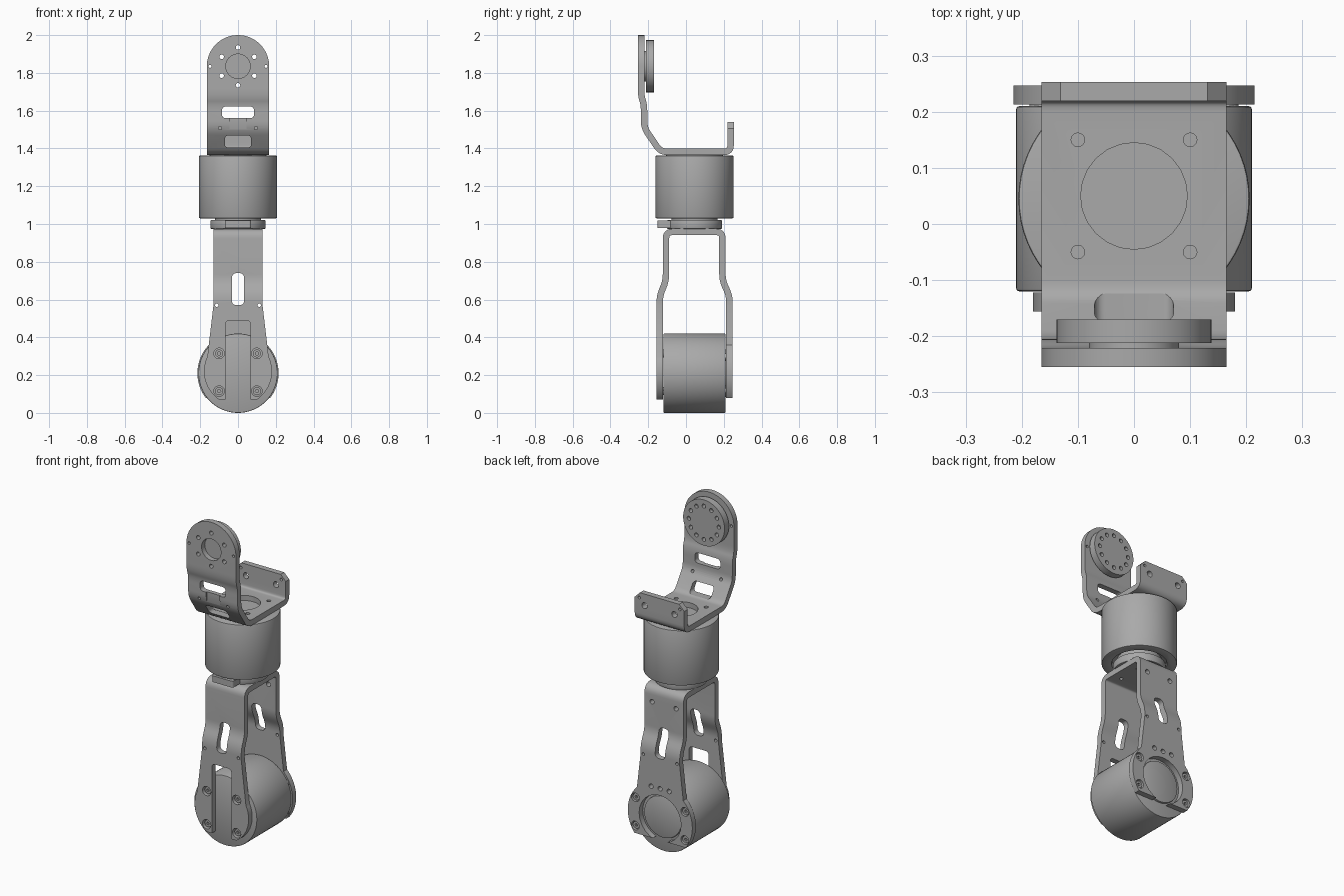
import bpy, bmesh, math
from mathutils import Vector

cube = bpy.data.objects.get("Cube")
if cube:
    bpy.data.objects.remove(cube)

grey = bpy.data.materials.new("machined_grey")
grey.use_nodes = True
color = (0.4, 0.4, 0.4, 1)
grey.diffuse_color = color
grey.node_tree.nodes["Principled BSDF"].inputs["Base Color"].default_value = color

SIDE = (1, -1)
THICK = 0.034


def circle(cx, cy, r, n=64, start=0.0, end=math.tau):
    full = end - start >= math.tau - 1e-6
    steps = n if full else n - 1
    return [(cx + r * math.cos(start + (end - start) * i / steps),
             cy + r * math.sin(start + (end - start) * i / steps)) for i in range(n)]


def rounded_box(x0, x1, y0, y1, r):
    pts = []
    for k, (x, y) in enumerate([(x1 - r, y1 - r), (x0 + r, y1 - r), (x0 + r, y0 + r), (x1 - r, y0 + r)]):
        pts += circle(x, y, r, 7, k * math.pi / 2, (k + 1) * math.pi / 2)
    return pts


def prism(name, pts, axis, a, b):
    """Extrude a flat outline along an axis from a to b."""
    place = {"x": lambda u, v, w: (w, u, v),
             "y": lambda u, v, w: (u, w, v),
             "z": lambda u, v, w: (u, v, w)}[axis]
    bm = bmesh.new()
    low = [bm.verts.new(place(u, v, a)) for u, v in pts]
    high = [bm.verts.new(place(u, v, b)) for u, v in pts]
    bm.faces.new(low)
    bm.faces.new(high)
    for i in range(len(pts)):
        j = (i + 1) % len(pts)
        bm.faces.new((low[i], low[j], high[j], high[i]))
    bmesh.ops.recalc_face_normals(bm, faces=bm.faces)
    mesh = bpy.data.meshes.new(name)
    bm.to_mesh(mesh)
    bm.free()
    mesh.materials.append(grey)
    obj = bpy.data.objects.new(name, mesh)
    bpy.context.collection.objects.link(obj)
    return obj


def finish(obj, cuts=(), keep=None, bevel=0.0):
    """Clip to an outline, cut the holes, soften the rims and shade."""
    tools = ([(keep, "INTERSECT")] if keep else []) + [(c, "DIFFERENCE") for c in cuts]
    for tool, operation in tools:
        tool.hide_render = True
        mod = obj.modifiers.new("cut", "BOOLEAN")
        mod.object, mod.operation, mod.solver = tool, operation, "EXACT"
    if bevel:
        mod = obj.modifiers.new("rim", "BEVEL")
        mod.width, mod.segments, mod.limit_method = bevel, 2, "ANGLE"
        mod.angle_limit = math.radians(50)
    graph = bpy.context.evaluated_depsgraph_get()
    mesh = bpy.data.meshes.new_from_object(obj.evaluated_get(graph))
    obj.modifiers.clear()
    obj.data = mesh
    for tool, _ in tools:
        bpy.data.objects.remove(tool)
    bpy.ops.object.select_all(action="DESELECT")
    obj.select_set(True)
    bpy.context.view_layer.objects.active = obj
    bpy.ops.object.shade_smooth_by_angle(angle=math.radians(30))
    return obj


def hole(x, y, r, axis="y", a=-0.5, b=0.5):
    return prism("hole", circle(x, y, r, 24), axis, a, b)


def disc(name, x, y, r, axis, a, b, cuts=(), bevel=0.005):
    return finish(prism(name, circle(x, y, r), axis, a, b), cuts, None, bevel)


def bent_strip(name, path, half_width):
    """Sheet metal following a side path, with rounded bends."""
    p = [Vector(q) for q in path]
    mid = [p[0]]
    for a, b, c in zip(p, p[1:], p[2:]):
        s = b + (a - b).normalized() * min(0.035, (a - b).length * 0.45)
        e = b + (c - b).normalized() * min(0.035, (c - b).length * 0.45)
        mid += [s * (1 - t) ** 2 + b * 2 * t * (1 - t) + e * t * t for t in (i / 6 for i in range(7))]
    mid.append(p[-1])
    left, right = [], []
    for i, q in enumerate(mid):
        d0 = (q - mid[i - 1]).normalized() if i else (mid[1] - q).normalized()
        d1 = (mid[i + 1] - q).normalized() if i < len(mid) - 1 else d0
        d = (d0 + d1).normalized()
        n = Vector((-d.y, d.x)) * (THICK / 2 / max(d.dot(d0), 0.5))
        left.append(tuple(q + n))
        right.append(tuple(q - n))
    return prism(name, left + right[::-1], "x", -half_width, half_width)


def mirrored(right_side):
    return right_side + [(-x, z) for x, z in reversed(right_side)]


# Lower motor
disc("lower_motor", 0, 0.21, 0.21, "y", -0.12, 0.21)
disc("lower_motor_cap", 0, 0.21, 0.125, "y", 0.2, 0.222)

# Lower fork: one bent strip, clipped to a different outline front and back
fork_path = [(-0.139, 0.0), (-0.139, 0.62), (-0.106, 0.70), (-0.106, 0.958),
             (0.193, 0.958), (0.193, 0.70), (0.23, 0.62), (0.23, 0.0)]
mid_y = 0.045


def fork_outline(r, z_center, z_cut, start):
    low = math.asin((z_cut - z_center) / r)
    arc = circle(0, z_center, r, 24, low, start)
    return mirrored(arc + [(0.13, 0.57), (0.13, 1.1)])


def fork_slot():
    return prism("slot", rounded_box(-0.033, 0.033, 0.57, 0.74, 0.025), "y", -0.5, 0.5)


def top_holes():
    return [hole(s * 0.07, mid_y + t * 0.07, 0.01, "z", 0.9, 1.0) for s in SIDE for t in SIDE]


small = [(s * 0.112, 0.57) for s in SIDE]
front_bolts = [(s * 0.1, 0.215 + t * 0.1) for s in SIDE for t in SIDE]
back_bolts = [(s * 0.165, 0.21 + t * 0.085) for s in SIDE for t in SIDE]

keep = prism("keep", fork_outline(0.18, 0.22, 0.07, 0.45), "y", -0.5, mid_y)
channel = prism("channel", rounded_box(-0.065, 0.065, -0.1, 0.49, 0.02), "y", -0.5, 0)
finish(bent_strip("fork_front", fork_path, 0.4),
       [channel, fork_slot()] + [hole(x, z, 0.009) for x, z in small]
       + [hole(x, z, 0.028) for x, z in front_bolts] + top_holes(), keep)

keep = prism("keep", fork_outline(0.215, 0.21, 0.08, 0.77), "y", mid_y, 0.5)
upper = [(s * 0.08, 0.88) for s in SIDE] + [(x, 0.39) for x in (-0.06, 0, 0.06)]
finish(bent_strip("fork_back", fork_path, 0.4),
       [fork_slot(), hole(0, 0.21, 0.14)] + [hole(x, z, 0.009) for x, z in small]
       + [hole(x, z, 0.014) for x, z in upper]
       + [hole(x, z, 0.026) for x, z in back_bolts] + top_holes(), keep)

# Recessed bolts
for bolts, a, b in ((front_bolts, -0.144, -0.11), (back_bolts, 0.2, 0.238)):
    for x, z in bolts:
        socket = prism("socket", circle(x, z, 0.009, 6), "y", a - 0.02 if a < 0 else b - 0.012,
                       a + 0.012 if a < 0 else b + 0.02)
        disc("bolt", x, z, 0.021, "y", a, b, [socket], 0)

# Swivel between fork and upper motor
disc("swivel_flange", 0, mid_y, 0.145, "z", 0.974, 1.022)
finish(prism("swivel_tab", rounded_box(-0.07, 0.07, -0.15, 0.03, 0.012), "z", 0.98, 1.018))
disc("swivel_neck", 0, mid_y, 0.122, "z", 1.0, 1.07)

# Upper motor
recess = prism("recess", circle(0, mid_y, 0.15), "z", 1.0, 1.055)
disc("upper_motor", 0, mid_y, 0.206, "z", 1.03, 1.362, [recess])
disc("upper_motor_hub", 0, mid_y, 0.15, "z", 1.35, 1.368, (), 0)

# Upper bracket
head_z, half = 1.835, 0.165
bracket_path = [(0.236, 1.54), (0.236, 1.382), (-0.135, 1.382), (-0.222, 1.51),
                (-0.222, 1.63), (-0.238, 1.68), (-0.238, 2.05)]
outline = [(-half, 1.2), (half, 1.2)] + circle(0, head_z, half, 40, 0, math.pi)
keep = prism("keep", outline, "y", -0.5, 0.5)
cuts = [prism("window", rounded_box(-0.085, 0.085, 1.56, 1.622, 0.02), "y", -0.5, 0),
        prism("window", rounded_box(-0.07, 0.07, 1.405, 1.468, 0.018), "y", -0.5, 0),
        prism("groove", rounded_box(-0.045, 0.045, 1.475, 1.575, 0.004), "y", -0.5, -0.231),
        hole(0, 0.05, 0.095, "z", 1.3, 1.5), hole(0, head_z, 0.065, "y", -0.5, 0)]
for s in SIDE:
    cuts += [hole(s * 0.1, 0.05 + t * 0.1, 0.012, "z", 1.371, 1.5) for t in SIDE]
    cuts += [hole(s * 0.148, head_z, 0.008, "y", -0.5, 0), hole(s * 0.095, 1.508, 0.009, "y", -0.5, 0),
             hole(s * 0.1, 1.47, 0.018, "y", 0, 0.5), hole(s * 0.135, 1.51, 0.008, "y", 0, 0.5),
             prism("corner", [(s * 0.13, 1.56), (s * 0.13, 1.541), (s * 0.166, 1.505), (s * 0.2, 1.56)],
                   "y", 0.1, 0.5)]


def ring_holes(count, r, size, a, b, first):
    step = math.tau / count
    return [hole(r * math.sin(first + i * step), head_z + r * math.cos(first + i * step), size, "y", a, b)
            for i in range(count)]


cuts += ring_holes(6, 0.1, 0.012, -0.5, 0, 0)
finish(bent_strip("upper_bracket", bracket_path, half + 0.1), cuts, keep)

# Horn disc behind the bracket head
horn_cuts = ring_holes(6, 0.1, 0.012, -0.5, 0, 0) + ring_holes(6, 0.1, 0.012, -0.19, 0, math.pi / 6)
disc("horn_disc", 0, head_z, 0.138, "y", -0.212, -0.17, horn_cuts, 0)
disc("horn_neck", 0, head_z, 0.08, "y", -0.224, -0.2, (), 0)
